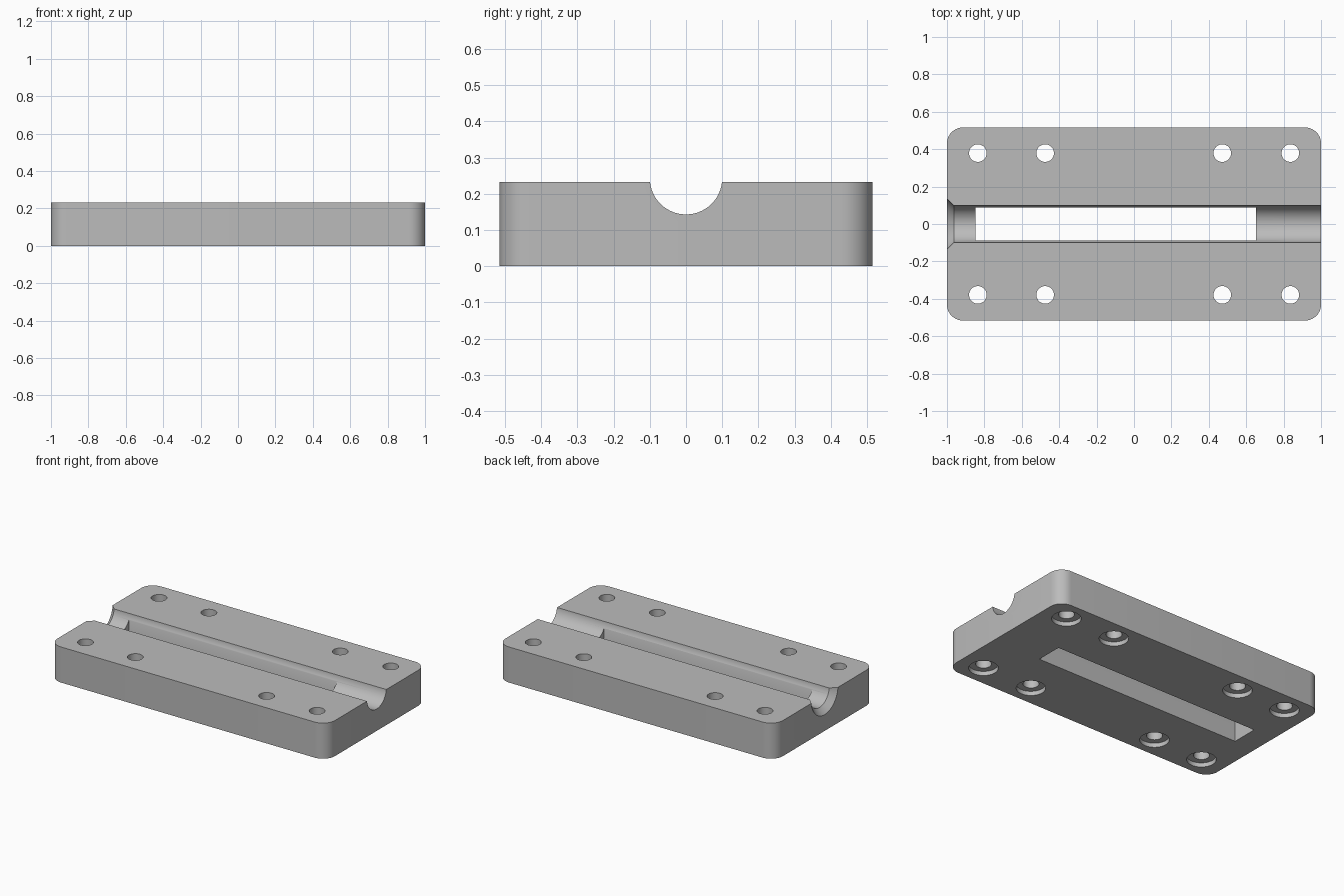
import bpy, bmesh, math
from mathutils import Matrix

if "Cube" in bpy.data.objects:
    bpy.data.objects.remove(bpy.data.objects["Cube"], do_unlink=True)

HALF_W, HALF_D, HEIGHT = 1.0, 0.516, 0.232
GROOVE_R, GROOVE_Z = 0.1, 0.243

grey = bpy.data.materials.new("matte grey")
grey.use_nodes = True
colour = (0.5, 0.5, 0.5, 1)
grey.diffuse_color = colour
grey.node_tree.nodes["Principled BSDF"].inputs["Base Color"].default_value = colour


def add_object(name, bm):
    mesh = bpy.data.meshes.new(name)
    bm.to_mesh(mesh)
    bm.free()
    mesh.materials.append(grey)
    obj = bpy.data.objects.new(name, mesh)
    bpy.context.collection.objects.link(obj)
    return obj


def box(name, x0, x1, y0, y1, z0, z1):
    bm = bmesh.new()
    size = Matrix.Diagonal((x1 - x0, y1 - y0, z1 - z0, 1))
    centre = Matrix.Translation(((x0 + x1) / 2, (y0 + y1) / 2, (z0 + z1) / 2))
    bmesh.ops.create_cube(bm, size=1, matrix=centre @ size)
    return add_object(name, bm)


def cone(name, r1, r2, depth, matrix, segments=48):
    bm = bmesh.new()
    bmesh.ops.create_cone(bm, cap_ends=True, segments=segments, radius1=r1,
                          radius2=r2, depth=depth, matrix=matrix)
    return add_object(name, bm)


def apply_modifiers(obj):
    bpy.context.view_layer.objects.active = obj
    for mod in list(obj.modifiers):
        bpy.ops.object.modifier_apply(modifier=mod.name)


def cut(target, cutter):
    mod = target.modifiers.new("cut", 'BOOLEAN')
    mod.operation = 'DIFFERENCE'
    mod.solver = 'EXACT'
    mod.object = cutter
    apply_modifiers(target)
    bpy.data.objects.remove(cutter, do_unlink=True)


# Plate with rounded upright corners
plate = box("clamp_plate", -HALF_W, HALF_W, -HALF_D, HALF_D, 0, HEIGHT)
bm = bmesh.new()
bm.from_mesh(plate.data)
uprights = [e for e in bm.edges
            if abs(e.verts[0].co.z - e.verts[1].co.z) > HEIGHT / 2]
bmesh.ops.bevel(bm, geom=uprights, offset=0.085, segments=10,
                profile=0.5, affect='EDGES')
bm.to_mesh(plate.data)
bm.free()

# Round groove along the top
along_x = Matrix.Rotation(math.pi / 2, 4, 'Y')
cut(plate, cone("groove_cutter", GROOVE_R, GROOVE_R, 2.4,
                Matrix.Translation((0, 0, GROOVE_Z)) @ along_x, 96))

# Flared mouth of the groove at the right end
cut(plate, cone("mouth_cutter", 0.167, 0.087, 0.08,
                Matrix.Translation((-0.99, 0, GROOVE_Z)) @ along_x, 96))

# Long slot through the groove floor
cut(plate, box("slot_cutter", -0.848, 0.652, -0.087, 0.087, -0.1, 0.4))

# Bolt holes, counterbored from below
for side in (-1, 1):
    for x in (-0.835, -0.475, 0.472, 0.836):
        place = Matrix.Translation((x, side * 0.379, 0))
        cut(plate, cone("hole_cutter", 0.047, 0.047, 1, place))
        cut(plate, cone("counterbore_cutter", 0.087, 0.087, 0.056, place))

# Smooth the curved walls, keep edges crisp
bpy.ops.object.select_all(action='DESELECT')
plate.select_set(True)
bpy.context.view_layer.objects.active = plate
bpy.ops.object.shade_smooth_by_angle(angle=math.radians(30))
